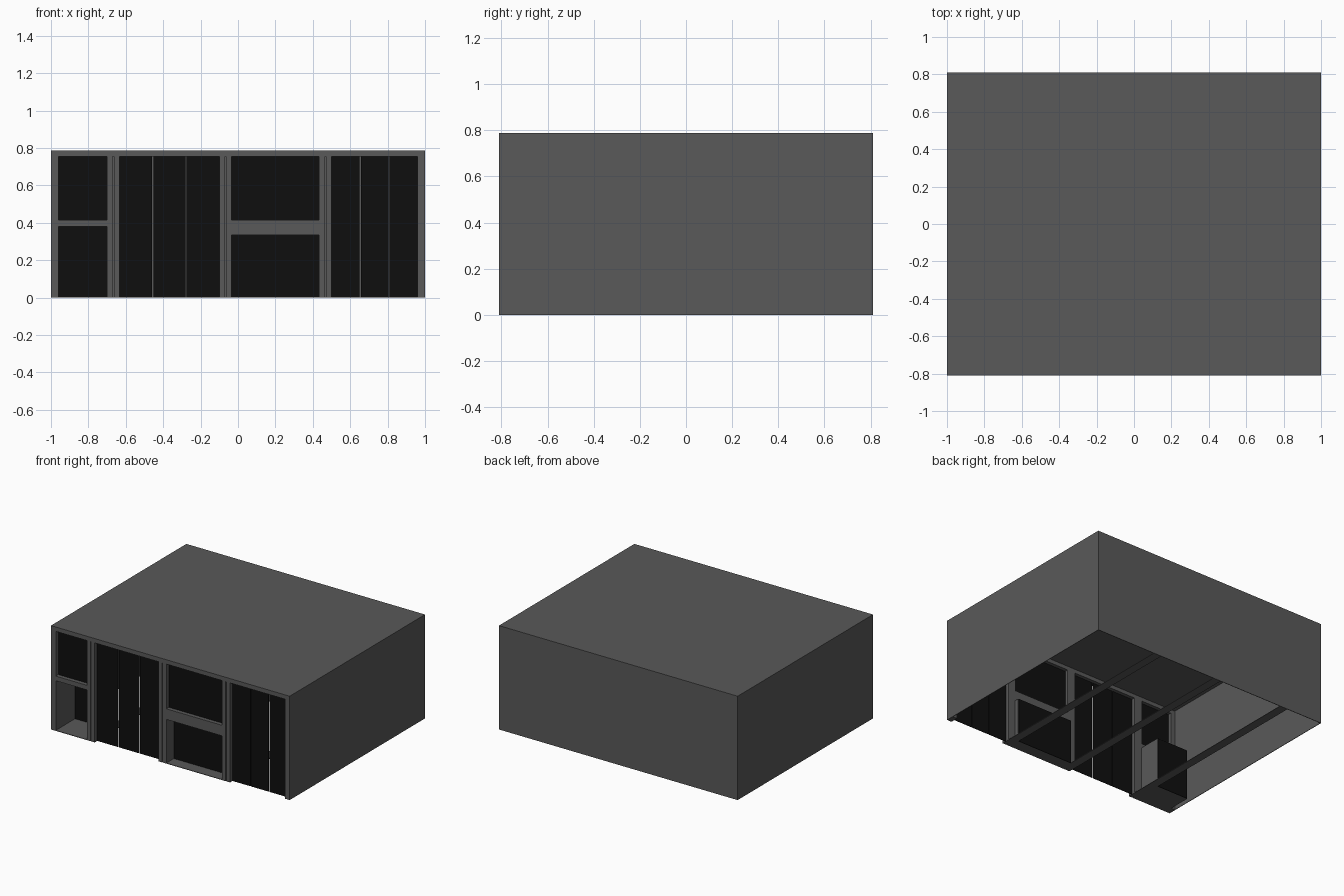
import bpy

cube = bpy.data.objects.get("Cube")
if cube:
    bpy.data.objects.remove(cube)


def material(name, rgb, roughness=0.8):
    mat = bpy.data.materials.new(name)
    mat.use_nodes = True
    color = (*rgb, 1.0)
    mat.diffuse_color = color
    shader = mat.node_tree.nodes["Principled BSDF"]
    shader.inputs["Base Color"].default_value = color
    shader.inputs["Roughness"].default_value = roughness
    return mat


GREY = material("dark_grey", (0.1, 0.1, 0.1))
BLACK = material("black_panel", (0.0045, 0.0045, 0.0045))

W, D, H = 1.0, 0.81, 0.787      # half width, half depth, height
T = 0.004                       # sheet thickness
FRONT = -D
FRAME = 0.06                    # depth of the front frame
RECESS = 0.03                   # panels sit behind the frame face
INNER = 0.96                    # inner edge of the corner posts
HEAD = 0.754                    # underside of the top rail


def box(name, x, y, z, mat=GREY):
    """Box between the given (low, high) pairs."""
    spans = (x, y, z)
    bpy.ops.mesh.primitive_cube_add(size=1, location=[(a + b) / 2 for a, b in spans])
    obj = bpy.context.object
    obj.name = name
    obj.scale = [b - a for a, b in spans]
    bpy.ops.object.transform_apply(location=False, rotation=False, scale=True)
    obj.data.materials.append(mat)
    return obj


def panel(name, x, z, recess=RECESS):
    return box(name, x, (FRONT + recess, FRONT + recess + T), z, BLACK)


# Outer shell, open underneath
box("roof", (-W, W), (-D, D), (H - T, H))
box("back_wall", (-W, W), (D - T, D), (0, H - T))
box("left_wall", (W - T, W), (-D, D - T), (0, H - T))
box("right_wall", (-W, T - W), (-D, D - T), (0, H - T))

# Front frame: corner posts and top rail
frame_y = (FRONT, FRONT + FRAME)
box("left_corner_post", (INNER, W - T), frame_y, (0, H - T))
box("right_corner_post", (T - W, -INNER), frame_y, (0, H - T))
box("top_rail", (-INNER, INNER), frame_y, (HEAD, H - T))

# Twin posts between the bays, each with a floor strip running to the back
POST, GROOVE = 0.033, 0.003
columns = {"right": -0.667, "middle": -0.067, "left": 0.467}
for side, x in columns.items():
    box(f"{side}_post_outer", (x - POST, x - GROOVE), frame_y, (0, HEAD))
    box(f"{side}_post_inner", (x + GROOVE, x + POST), frame_y, (0, HEAD))
    box(f"{side}_post_core", (x - GROOVE, x + GROOVE),
        (FRONT + 0.015, FRONT + FRAME), (0, HEAD))
    box(f"{side}_floor_strip", (x - POST, x + POST), (FRONT + FRAME, D - T), (0, T))

# Tall bays, three panels each with narrow gaps
GAP = 0.006
tall_bays = {
    "right": (columns["right"] + POST, columns["middle"] - POST),
    "left": (columns["left"] + POST, INNER),
}
for side, (x0, x1) in tall_bays.items():
    step = (x1 - x0) / 3
    for i in range(3):
        lo = x0 + i * step + (GAP / 2 if i else 0)
        hi = x0 + (i + 1) * step - (GAP / 2 if i < 2 else 0)
        panel(f"{side}_tall_panel_{i + 1}", (lo, hi), (0, HEAD))


# Split bays: a panel above a cross rail, and a recessed niche below
def split_bay(name, x0, x1, rail_low, depth):
    rail_high = 0.415
    panel(f"{name}_upper_panel", (x0, x1), (rail_high, HEAD))
    box(f"{name}_cross_rail", (x0, x1), frame_y, (rail_low, rail_high))
    panel(f"{name}_niche_back", (x0, x1), (0, rail_low), depth)
    niche_y = (FRONT, FRONT + depth)
    box(f"{name}_niche_floor", (x0, x1), niche_y, (0, T))
    box(f"{name}_niche_top", (x0, x1), niche_y, (rail_low, rail_low + T))
    box(f"{name}_niche_side_right", (x0 - T, x0), niche_y, (0, rail_low))
    box(f"{name}_niche_side_left", (x1, x1 + T), niche_y, (0, rail_low))


split_bay("entrance", -INNER, columns["right"] - POST, 0.38, 0.23)
split_bay("window", columns["middle"] + POST, columns["left"] - POST, 0.335, 0.09)
